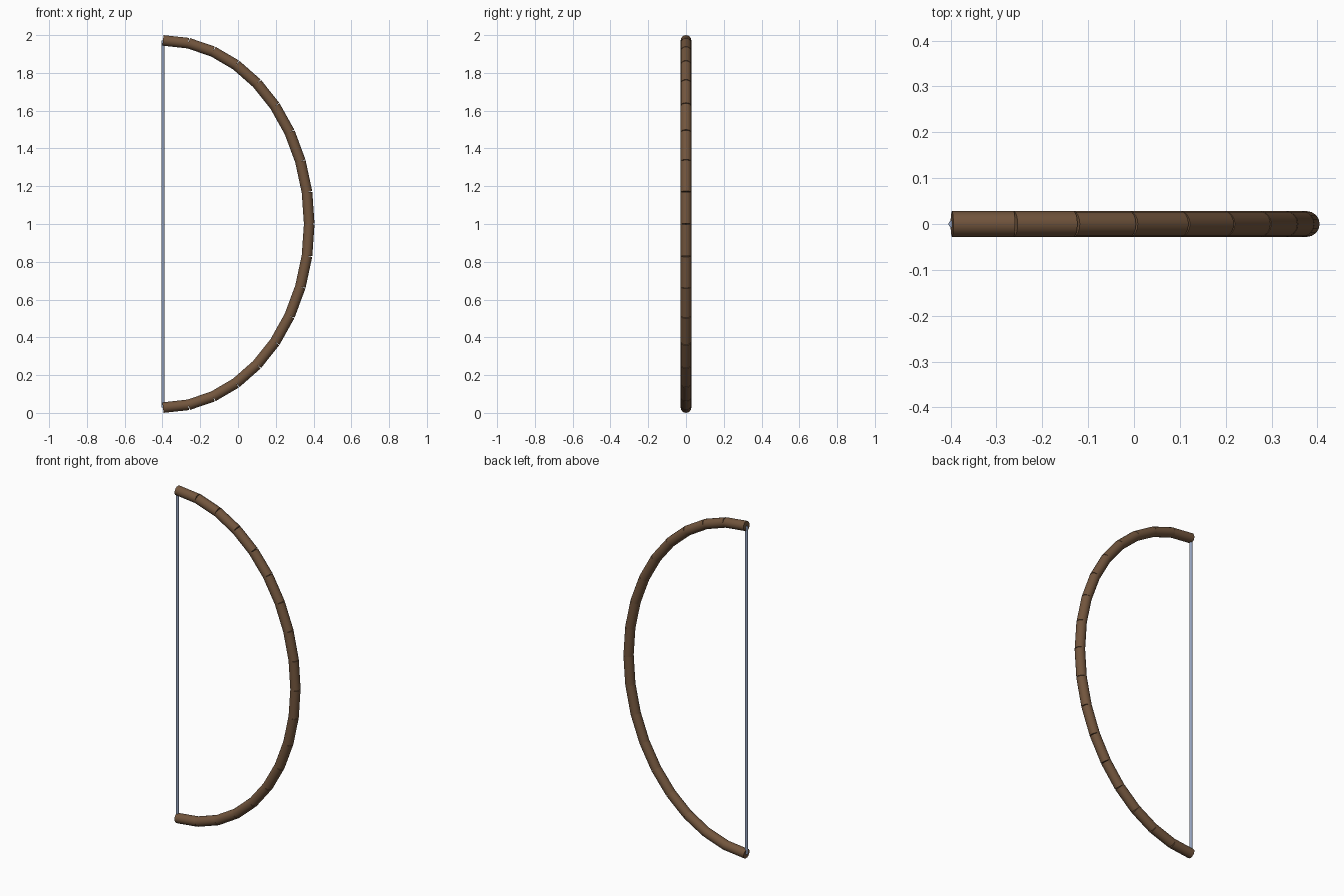
import bpy, math
from mathutils import Vector

if "Cube" in bpy.data.objects:
    bpy.data.objects.remove(bpy.data.objects["Cube"])

SEGMENTS = 18          # straight rods along the half ellipse
ROD_R = 0.028
STRING_R = 0.008
X0 = -0.397            # plane of the string
A, B = 0.774, 0.972    # half-ellipse radii


def material(name, rgb):
    m = bpy.data.materials.new(name)
    m.diffuse_color = (*rgb, 1.0)
    m.use_nodes = True
    m.node_tree.nodes["Principled BSDF"].inputs["Base Color"].default_value = m.diffuse_color
    return m


def rod(name, p, q, radius, sides, mat):
    """Capped cylinder between two points."""
    p, q = Vector(p), Vector(q)
    axis = q - p
    bpy.ops.mesh.primitive_cylinder_add(vertices=sides, radius=radius,
                                        depth=axis.length, location=(p + q) / 2)
    ob = bpy.context.object
    ob.name = name
    ob.rotation_euler = axis.to_track_quat('Z', 'Y').to_euler()
    ob.data.materials.append(mat)
    bpy.ops.object.shade_smooth_by_angle(angle=math.radians(50))
    return ob


wood = material("brown wood", (0.17, 0.092, 0.047))
cord = material("blue grey cord", (0.31, 0.38, 0.54))

# Curved bow limb made of straight rods
points = []
for i in range(SEGMENTS + 1):
    t = math.pi * (i / SEGMENTS - 0.5)
    points.append((X0 + A * math.cos(t), 0, 1 + B * math.sin(t)))
for i in range(SEGMENTS):
    rod(f"bow_limb_{i + 1}", points[i], points[i + 1], ROD_R, 16, wood)

# Taut string between the tips
rod("bow_string", points[0], points[-1], STRING_R, 8, cord)
